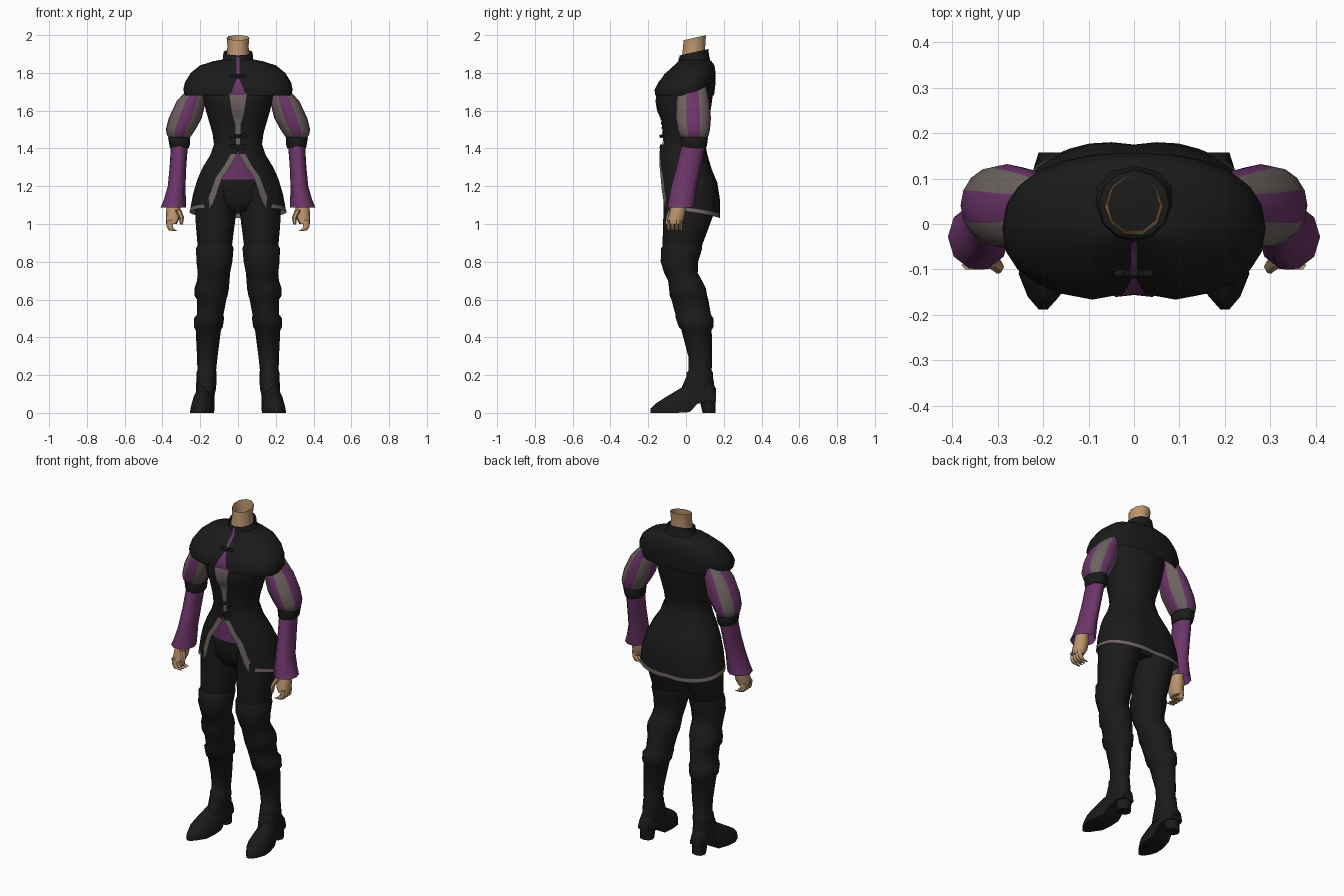
import bpy, bmesh, math
from mathutils import Vector
from mathutils.bvhtree import BVHTree

if "Cube" in bpy.data.objects:
    bpy.data.objects.remove(bpy.data.objects["Cube"])


def material(name, rgb):
    m = bpy.data.materials.new(name)
    m.diffuse_color = (*rgb, 1)
    m.use_nodes = True
    m.node_tree.nodes["Principled BSDF"].inputs["Base Color"].default_value = m.diffuse_color
    return m


BLACK = material("black cloth", (0.0105, 0.0105, 0.0105))
PURPLE = material("purple cloth", (0.15, 0.036, 0.14))
GREY = material("grey trim", (0.155, 0.127, 0.118))
SKIN = material("skin", (0.50, 0.30, 0.155))


def make(name, verts, faces, mats, rule=None, mirror=False):
    me = bpy.data.meshes.new(name)
    me.from_pydata(verts, [], faces)
    for m in mats:
        me.materials.append(m)
    if rule:
        for p in me.polygons:
            p.material_index = rule(p.index)
    bm = bmesh.new()
    bm.from_mesh(me)
    bmesh.ops.recalc_face_normals(bm, faces=bm.faces)
    bm.to_mesh(me)
    bm.free()
    ob = bpy.data.objects.new(name, me)
    bpy.context.collection.objects.link(ob)
    if mirror:
        ob.modifiers.new("mirror", 'MIRROR')
    return ob


def sp(v, power):
    return math.copysign(abs(v) ** power, v) if abs(v) > 1e-6 else 0


def loft(name, rows, mats, n=12, axis='z', power=1.0, caps=(True, True),
         tilt=0.0, dip=0.0, rule=None, mirror=False):
    """Rows are (t, a0, a1, b0, b1): an oval a0..a1 by b0..b1 at t on the axis."""
    verts, faces = [], []
    for t, a0, a1, b0, b1 in rows:
        for j in range(n):
            w = 2 * math.pi * j / n
            a = (a0 + a1) / 2 + (a1 - a0) / 2 * sp(math.cos(w), power)
            b = (b0 + b1) / 2 + (b1 - b0) / 2 * sp(math.sin(w), power)
            if axis == 'z':
                if dip and w > math.pi:       # hollow between the breasts
                    b += dip * math.exp(-(a / 0.05) ** 2)
                verts.append((a, b, t + tilt * b))
            else:
                verts.append((a, t, b))
    for r in range(len(rows) - 1):
        for j in range(n):
            k = (j + 1) % n
            faces.append((r * n + j, r * n + k, (r + 1) * n + k, (r + 1) * n + j))
    if caps[0]:
        faces.append(tuple(range(n)))
    if caps[1]:
        faces.append(tuple(range((len(rows) - 1) * n, len(rows) * n)))
    return make(name, verts, faces, mats, rule, mirror)


def sym(rows):
    return [(z, -h, h, f, b) for z, h, f, b in rows]


# Torso, pelvis, shoulder cape, collar, neck
torso = loft("bodice", sym([
    (1.36, .142, -.136, .11), (1.42, .127, -.135, .10), (1.48, .135, -.138, .105),
    (1.56, .158, -.146, .12), (1.60, .17, -.163, .13), (1.65, .18, -.17, .138),
    (1.70, .187, -.162, .142), (1.78, .18, -.11, .14), (1.84, .12, -.03, .12)]),
    [BLACK], n=24, dip=.018)
pelvis = loft("hips", sym([
    (1.40, .12, -.125, .09), (1.30, .165, -.125, .12), (1.20, .2, -.12, .14),
    (1.12, .2, -.115, .13), (1.065, .12, -.08, .1)]), [BLACK], n=20)
cape = loft("shoulder_cape", sym([
    (1.68, .28, -.168, .148), (1.71, .29, -.172, .152), (1.75, .281, -.152, .157),
    (1.80, .25, -.112, .157), (1.84, .2, -.07, .15), (1.862, .13, -.05, .135),
    (1.87, .085, -.04, .12)]), [BLACK], n=24, power=.85, caps=(False, True), dip=.022)
loft("collar", sym([(1.83, .115, -.055, .13), (1.865, .08, -.04, .122),
                    (1.90, .077, -.033, .118)]), [BLACK], n=12, tilt=.22,
     caps=(False, False))
loft("neck", sym([(1.84, .066, -.03, .105), (1.93, .056, -.02, .105),
                  (1.976, .06, -.016, .109)]), [SKIN], n=10, tilt=.22, caps=(False, False))


# Painted panels draped on the front of the body
def panel(name, rows, mat, targets, lift=.005, cols=5, steps=4):
    trees = [BVHTree.FromPolygons([v.co for v in o.data.vertices],
                                  [tuple(p.vertices) for p in o.data.polygons])
             for o in targets]
    pts = []
    for (za, wa), (zb, wb) in zip(rows, rows[1:]):
        pts += [(za + (zb - za) * i / steps, wa + (wb - wa) * i / steps)
                for i in range(steps)]
    pts.append(rows[-1])
    verts, faces = [], []
    for z, w in pts:
        for c in range(cols):
            x = w * (2 * c / (cols - 1) - 1)
            hits = [t.ray_cast(Vector((x, -1, z)), Vector((0, 1, 0)))[0] for t in trees]
            y = min([h.y for h in hits if h] or [-.1])
            verts.append((x, y - lift, z))
    for r in range(len(pts) - 1):
        for c in range(cols - 1):
            i = r * cols + c
            faces.append((i, i + 1, i + cols + 1, i + cols))
    return make(name, verts, faces, [mat])


panel("throat_slit", [(1.885, .007), (1.84, .008), (1.78, .008)], PURPLE,
      [cape, torso, bpy.data.objects["collar"]])
panel("shirt_opening", [(1.77, .006), (1.682, .042)], PURPLE, [cape])
panel("bodice_front", [(1.69, .046), (1.63, .038), (1.58, .03), (1.53, .014), (1.37, .008)],
      GREY, [torso])
panel("shirt_tail", [(1.38, .008), (1.31, .05), (1.24, .095), (1.235, .09)], PURPLE, [pelvis])

# Coat skirt, open at the front: z, half width, front, back, opening
rows = [(1.42, .128, -.137, .102, .001), (1.37, .147, -.14, .115, .005),
        (1.31, .187, -.143, .145, .038), (1.25, .217, -.146, .174, .082),
        (1.18, .239, -.146, .186, .108), (1.113, .252, -.142, .187, .135),
        (1.094, .257, -.141, .187, .15)]
N = 26
verts, faces = [], []
for z, h, f, b, w in rows:
    a0, a1 = math.asin(w / h), math.asin((w + .034) / h)
    angs = [a0] + [a1 + (2 * math.pi - 2 * a1) * i / (N - 2) for i in range(N - 1)]
    angs.append(2 * math.pi - a0)
    for a in angs:
        c = math.cos(a)
        drop = .062 * (1.42 - z) / .32 * (1 - c) / 2
        y = (f + b) / 2 - (b - f) / 2 * sp(c, .75 if c < 0 else 1)
        if c < 0 and z < 1.36:            # slight hollow at the middle of the back
            y -= .012 * math.exp(-(h * math.sin(a) / .05) ** 2)
        verts.append((h * math.sin(a), y, z - drop))
M = N + 1
for r in range(len(rows) - 1):
    for c in range(N):
        faces.append((r * M + c, r * M + c + 1, (r + 1) * M + c + 1, (r + 1) * M + c))
make("coat_skirt", verts, faces, [BLACK, GREY],
     lambda i: int((i % N in (0, N - 1) and i >= N) or i // N == len(rows) - 2))

# Front clasps: a bar with a knob at each end and in the middle
for z, y, w in [(1.785, -.108, .032), (1.465, -.13, .03), (1.405, -.13, .03)]:
    for s in (-1, 0, 1):
        bpy.ops.mesh.primitive_uv_sphere_add(segments=8, ring_count=5, radius=1,
                                             location=(s * w, y, z))
        ob = bpy.context.object
        ob.scale = (.015, .012, .01)
        ob.name = "clasp_knob"
        ob.data.materials.append(BLACK)
    bpy.ops.mesh.primitive_cube_add(size=1, location=(0, y, z))
    ob = bpy.context.object
    ob.scale = (2 * w, .012, .008)
    ob.name = "clasp_bar"
    ob.data.materials.append(BLACK)

# Arms
loft("puffed_sleeve", [
    (1.765, .17, .225, .0, .09), (1.71, .17, .27, -.04, .112),
    (1.65, .17, .325, -.053, .124), (1.56, .192, .367, -.055, .132),
    (1.50, .225, .382, -.045, .127), (1.47, .245, .376, -.035, .12),
    (1.45, .26, .36, -.02, .11)], [PURPLE, GREY], n=16, mirror=True,
    rule=lambda i: ((i % 16 + 1) // 2) % 2)
loft("sleeve_band", [(1.465, .258, .362, -.025, .115), (1.455, .253, .37, -.03, .12),
                     (1.41, .256, .362, -.028, .113), (1.40, .262, .357, -.024, .108)],
     [BLACK], n=10, mirror=True)
loft("lower_sleeve", [
    (1.42, .265, .355, -.025, .105), (1.30, .274, .362, -.054, .082),
    (1.20, .278, .372, -.082, .06), (1.13, .276, .392, -.095, .052),
    (1.088, .274, .410, -.102, .045)], [PURPLE], n=10, caps=(True, False), mirror=True)
loft("palm", [
    (1.14, .31, .37, -.075, 0), (1.07, .304, .38, -.085, -.002),
    (1.03, .308, .382, -.097, -.01), (1.00, .325, .38, -.1, -.018)],
    [SKIN], n=8, power=.8, mirror=True)
for i in range(4):
    y = -.102 + i * .021
    loft("finger", [(1.02, .345, .38, y, y + .022), (.985, .345, .378, y, y + .022),
                    (.966, .328, .366, y, y + .021), (.962, .308, .335, y + .003, y + .018)],
         [SKIN], n=6, mirror=True)
loft("thumb", [(1.075, .3, .335, -.095, -.06), (1.035, .286, .312, -.108, -.08),
               (.998, .292, .308, -.11, -.09)], [SKIN], n=6, mirror=True)

# Legs
loft("trouser_leg", [
    (1.20, .01, .205, -.12, .13), (1.10, .008, .226, -.12, .145),
    (1.04, .012, .226, -.12, .142), (.98, .02, .222, -.122, .12),
    (.90, .03, .215, -.124, .09), (.85, .035, .21, -.12, .07)],
    [BLACK], n=12, mirror=True)
loft("tall_boot", [
    (.885, .028, .215, -.124, .085), (.87, .024, .222, -.132, .086),
    (.80, .03, .22, -.134, .064), (.74, .042, .213, -.115, .062),
    (.70, .045, .217, -.095, .085), (.66, .048, .23, -.09, .105),
    (.62, .055, .23, -.086, .112), (.60, .062, .217, -.077, .118),
    (.52, .077, .217, -.056, .132), (.50, .074, .234, -.054, .145),
    (.455, .08, .234, -.038, .145), (.44, .09, .224, -.025, .136),
    (.30, .108, .217, .012, .138), (.225, .116, .215, .014, .136),
    (.213, .113, .22, .004, .142), (.192, .113, .22, .002, .143),
    (.13, .116, .222, -.025, .152), (.09, .125, .222, -.04, .155)],
    [BLACK], n=12, mirror=True)

# Shoe: sole outline swept up to a narrower ridge; y, sole, top, inner, outer
verts, faces = [], []
shoe = [(-.188, 0, .022, .19, .21), (-.16, 0, .05, .165, .234), (-.11, 0, .082, .132, .254),
        (-.05, 0, .118, .126, .25), (.02, .004, .16, .126, .232), (.06, .048, .175, .124, .224),
        (.12, .06, .17, .124, .222), (.158, .06, .13, .137, .21)]
for y, b, t, x0, x1 in shoe:
    w, h = x1 - x0, t - b
    for u, v in [(0, 0), (1, 0), (.98, .3), (.88, .72), (.6, 1), (.4, 1), (.12, .72), (.02, .3)]:
        verts.append((x0 + w * u, y, b + h * v))
for r in range(len(shoe) - 1):
    for j in range(8):
        k = (j + 1) % 8
        faces.append((r * 8 + j, r * 8 + k, r * 8 + 8 + k, r * 8 + 8 + j))
faces += [tuple(range(8)), tuple(range(len(verts) - 8, len(verts)))]
make("shoe", verts, faces, [BLACK], mirror=True)
loft("boot_heel", [(0, .135, .212, .088, .157), (.05, .132, .214, .076, .157),
                   (.11, .125, .22, .05, .157)], [BLACK], n=8, power=.85, mirror=True)

# Smooth shading with sharp creases kept
bpy.ops.object.select_all(action='SELECT')
bpy.context.view_layer.objects.active = torso
bpy.ops.object.shade_smooth_by_angle(angle=math.radians(55))
